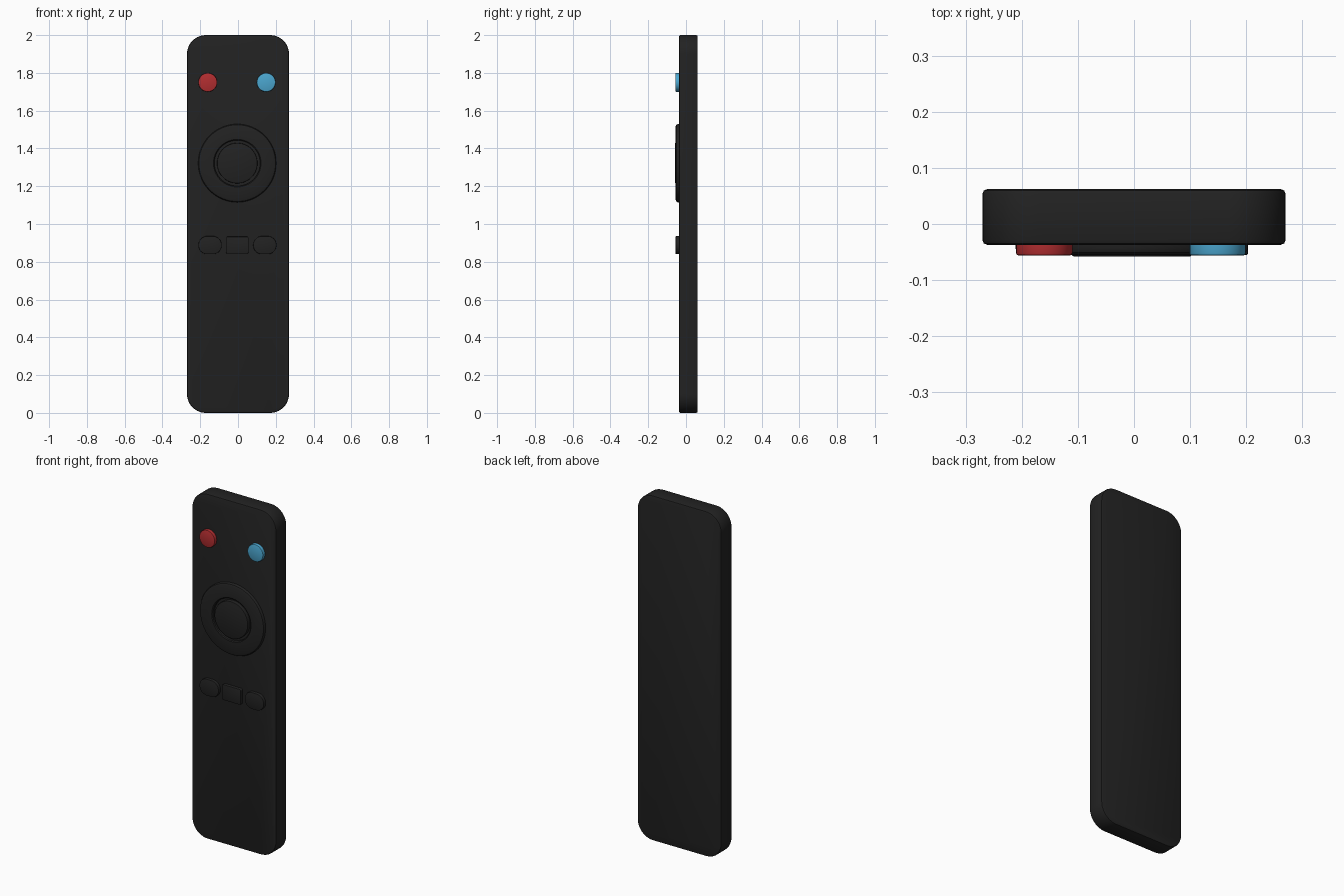
import bpy, bmesh, math

if "Cube" in bpy.data.objects:
    bpy.data.objects.remove(bpy.data.objects["Cube"])


def material(name, rgb):
    m = bpy.data.materials.new(name)
    m.diffuse_color = (*rgb, 1)
    m.use_nodes = True
    m.node_tree.nodes["Principled BSDF"].inputs["Base Color"].default_value = m.diffuse_color
    return m


BLACK = material("charcoal plastic", (0.016, 0.016, 0.016))
RED = material("red plastic", (0.45, 0.027, 0.03))
BLUE = material("sky blue plastic", (0.07, 0.38, 0.62))

FACE_Y = -0.037          # front surface of the body
CX = -0.004              # centre line of the controls


def finish(name, bm, mat):
    bmesh.ops.recalc_face_normals(bm, faces=bm.faces)
    me = bpy.data.meshes.new(name)
    bm.to_mesh(me)
    bm.free()
    me.materials.append(mat)
    ob = bpy.data.objects.new(name, me)
    bpy.context.collection.objects.link(ob)
    bpy.ops.object.select_all(action='DESELECT')
    ob.select_set(True)
    bpy.context.view_layer.objects.active = ob
    bpy.ops.object.shade_smooth_by_angle(angle=math.radians(35))
    return ob


def outline(w, h, r, seg):
    """Rounded rectangle centred on the origin, seg steps per corner."""
    pts = []
    for i, (sx, sz) in enumerate([(1, 1), (-1, 1), (-1, -1), (1, -1)]):
        for k in range(seg + 1):
            a = math.pi / 2 * (i + k / seg)
            pts.append((sx * (w / 2 - r) + r * math.cos(a),
                        sz * (h / 2 - r) + r * math.sin(a)))
    return pts


def slab(name, x, z, w, h, r, y0, y1, mat, edge, seg=8, round_back=False):
    """Rounded slab facing -y, with a soft rim of the given size."""
    steps = [(edge * (1 - math.sin(t)), edge * (1 - math.cos(t)))
             for t in (0, math.pi / 4, math.pi / 2)]
    layers = [(inset, y0 + d) for inset, d in steps]
    if round_back:
        layers += [(inset, y1 - d) for inset, d in reversed(steps)]
    else:
        layers.append((0, y1))
    bm = bmesh.new()
    rings = [[bm.verts.new((x + px, y, z + pz)) for px, pz in
              outline(w - 2 * i, h - 2 * i, r - i, seg)] for i, y in layers]
    n = len(rings[0])
    for a, b in zip(rings, rings[1:]):
        for k in range(n):
            bm.faces.new((a[k], a[(k + 1) % n], b[(k + 1) % n], b[k]))
    bm.faces.new(rings[0])
    bm.faces.new(rings[-1])
    bmesh.ops.remove_doubles(bm, verts=bm.verts, dist=1e-5)
    return finish(name, bm, mat)


def lathe(name, x, z, profile, mat, seg=64):
    """Closed (radius, y) profile turned about the y direction."""
    bm = bmesh.new()
    rings = [[bm.verts.new((x + r * math.cos(2 * math.pi * k / seg), y,
                            z + r * math.sin(2 * math.pi * k / seg)))
              for k in range(seg)] for r, y in profile]
    for a, b in zip(rings, rings[1:] + rings[:1]):
        for k in range(seg):
            bm.faces.new((a[k], a[(k + 1) % seg], b[(k + 1) % seg], b[k]))
    return finish(name, bm, mat)


# Handset body
slab("body", 0, 1, 0.54, 2, 0.1, FACE_Y, 0.062, BLACK, 0.008, 12, True)

# Coloured round buttons
for name, x, mat in (("red_button", -0.160, RED), ("blue_button", 0.149, BLUE)):
    slab(name, x, 1.75, 0.1, 0.1, 0.05, -0.056, FACE_Y + 0.004, mat, 0.004)

# Navigation ring with a soft outer rim, and the button in its centre
back = FACE_Y + 0.004
lathe("navigation_ring", CX, 1.322,
      [(0.207, back), (0.207, -0.044), (0.203, -0.051), (0.194, -0.055),
       (0.126, -0.055), (0.121, -0.051), (0.121, back)], BLACK)
slab("centre_button", CX, 1.322, 0.214, 0.214, 0.107, -0.058, back, BLACK, 0.004, 16)

# Lower row: a pill on each side of a square key
for name, dx, w, h, r in (("left_pill", -0.144, 0.123, 0.096, 0.047),
                          ("square_key", 0, 0.12, 0.09, 0.009),
                          ("right_pill", 0.146, 0.123, 0.096, 0.047)):
    slab(name, CX + dx, 0.888, w, h, r, -0.055, back, BLACK, 0.003)
